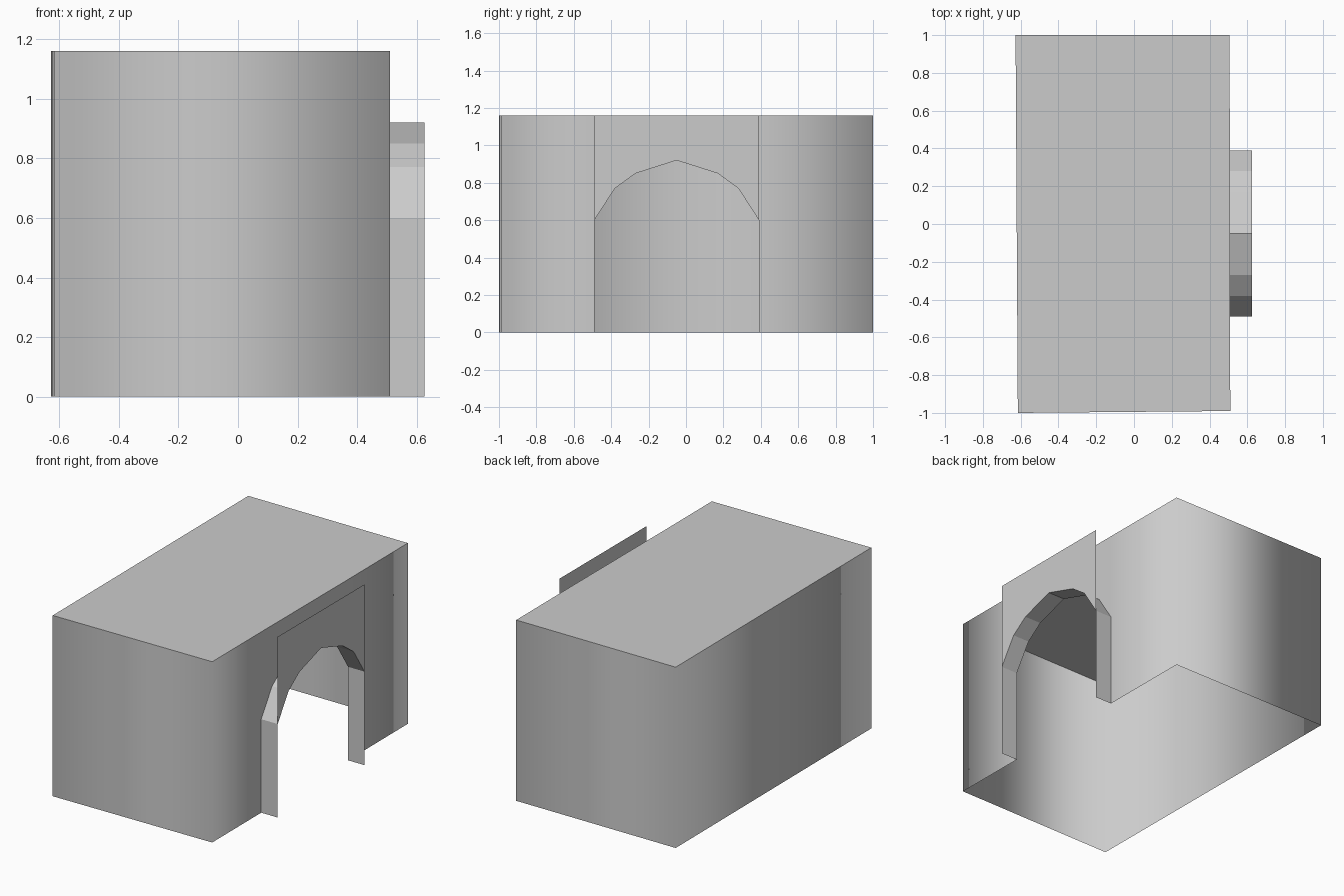
import bpy

if "Cube" in bpy.data.objects:
    bpy.data.objects.remove(bpy.data.objects["Cube"], do_unlink=True)

HEIGHT = 1.16
WALL_X, PANEL_X = 0.508, 0.625

# One plain grey for the whole building
grey = bpy.data.materials.new("plain_grey")
grey.use_nodes = True
grey.diffuse_color = (0.6, 0.6, 0.6, 1)
grey.node_tree.nodes["Principled BSDF"].inputs["Base Color"].default_value = (0.6, 0.6, 0.6, 1)


def add_object(name, verts, faces):
    mesh = bpy.data.meshes.new(name)
    mesh.from_pydata(verts, [], faces)
    mesh.materials.append(grey)
    mesh.update()
    obj = bpy.data.objects.new(name, mesh)
    bpy.context.collection.objects.link(obj)
    return obj


# Arch outline (y, z), mirrored about its peak
MID = -0.05
half = [(0.44, 0), (0.44, 0.6), (0.33, 0.77), (0.22, 0.85)]
arch = [(MID - d, z) for d, z in half] + [(MID, 0.92)]
arch += [(MID + d, z) for d, z in reversed(half)]
y0, y1 = arch[0][0], arch[-1][0]

# Shell: open-bottomed block with an arched doorway in one long wall
plan = [(-0.615, -1), (0.51, -0.99), (WALL_X, y0), (WALL_X, y1), (0.505, 1), (-0.627, 1)]
n = len(plan)
verts = [(x, y, 0) for x, y in plan] + [(x, y, HEIGHT) for x, y in plan]
DOOR = 2
faces = [(i, (i + 1) % n, (i + 1) % n + n, i + n) for i in range(n) if i != DOOR]
first = len(verts)
verts += [(WALL_X, y, z) for y, z in arch[1:-1]]
faces.append(tuple(range(first, len(verts))) + (DOOR + 1 + n, DOOR + n))
faces.append(tuple(range(n, 2 * n)))
shell = add_object("building_shell", verts, faces)

# Walls shade softly round the corners, while the roof edge stays crisp
shell.data.polygons.foreach_set("use_smooth", [True] * len(faces))
for edge in shell.data.edges:
    if all(n <= v < 2 * n for v in edge.vertices):
        edge.use_edge_sharp = True

# Doorway lining: faceted strip joining wall and front panel
count = len(arch)
verts = [(x, y, z) for x in (WALL_X, PANEL_X) for y, z in arch]
faces = [(i, i + count, i + count + 1, i + 1) for i in range(count - 1)]
add_object("doorway_lining", verts, faces)

# Thin sheet standing in front of the wall above the arch
outline = arch[1:-1] + [(y1, HEIGHT), (y0, HEIGHT)]
add_object("doorway_panel", [(PANEL_X, y, z) for y, z in outline], [tuple(range(len(outline)))])
